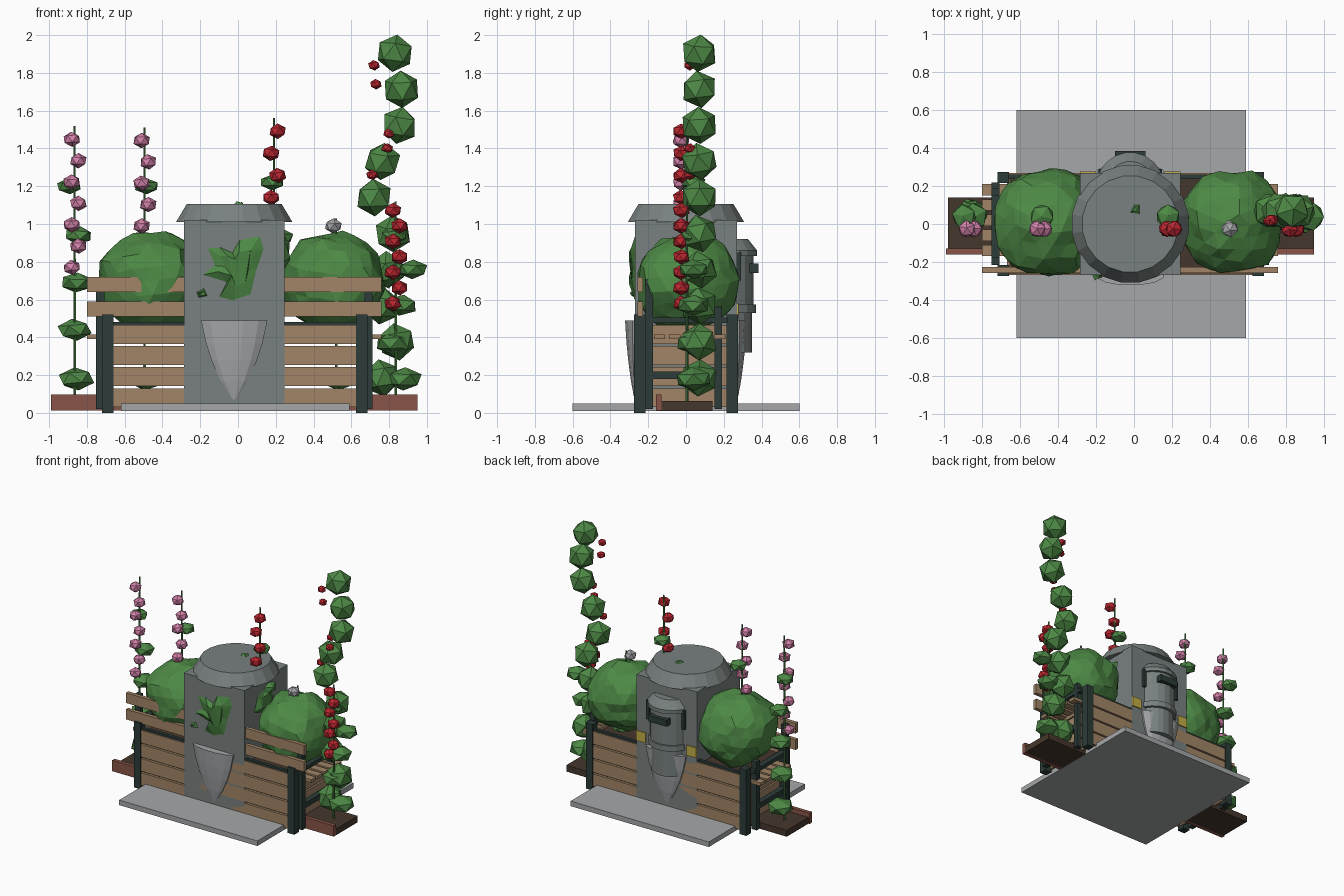
import bpy, bmesh, math, random
from mathutils import Matrix, Vector, noise

random.seed(4)
if "Cube" in bpy.data.objects:
    bpy.data.objects.remove(bpy.data.objects["Cube"])


def material(name, r, g, b):
    m = bpy.data.materials.new(name)
    m.use_nodes = True
    m.diffuse_color = (r, g, b, 1)
    m.node_tree.nodes["Principled BSDF"].inputs["Base Color"].default_value = (r, g, b, 1)
    return m


LEAF = material("leaf green", .075, .25, .06)
STONE = material("grey stone", .19, .22, .215)
CONCRETE = material("pale concrete", .38, .39, .4)
WOOD = material("wood", .36, .235, .135)
BRICK = material("brick", .25, .09, .065)
IRON = material("dark iron", .025, .045, .04)
SOIL = material("soil", .06, .038, .025)
RED = material("red petals", .52, .02, .03)
PINK = material("pink petals", .65, .22, .4)
YELLOW = material("yellow plate", .55, .42, .06)


def finish(name, bm, mat):
    bmesh.ops.recalc_face_normals(bm, faces=bm.faces)
    mesh = bpy.data.meshes.new(name)
    bm.to_mesh(mesh)
    bm.free()
    mesh.materials.append(mat)
    ob = bpy.data.objects.new(name, mesh)
    bpy.context.collection.objects.link(ob)
    return ob


def box(name, mat, x, y, z):
    """Box from (low, high) ranges."""
    bm = bmesh.new()
    bmesh.ops.create_cube(bm, size=1)
    for v in bm.verts:
        v.co = [lo + (hi - lo) * (c + .5) for c, (lo, hi) in zip(v.co, (x, y, z))]
    return finish(name, bm, mat)


def lathe(name, mat, profile, centre, depth=1, sides=20):
    """Stacked rings of (radius, height), capped at both ends."""
    bm = bmesh.new()
    rings = []
    for r, z in profile:
        angles = [2 * math.pi * (i + .5) / sides for i in range(sides)]
        rings.append([bm.verts.new((centre[0] + r * math.cos(a),
                                    centre[1] + r * depth * math.sin(a), z)) for a in angles])
    for low, high in zip(rings, rings[1:]):
        for i in range(sides):
            j = (i + 1) % sides
            bm.faces.new((low[i], low[j], high[j], high[i]))
    bm.faces.new(rings[0])
    bm.faces.new(rings[-1])
    return finish(name, bm, mat)


def ball(bm, centre, radius, flat=1.0, detail=1):
    spin = Matrix.Rotation(random.uniform(0, 6), 4, 'Z') @ Matrix.Rotation(random.uniform(-.2, .2), 4, 'X')
    m = Matrix.Translation(centre) @ Matrix.Diagonal((radius, radius, radius * flat, 1)) @ spin
    return bmesh.ops.create_icosphere(bm, subdivisions=detail, radius=1, matrix=m)["verts"]


def bush(name, centre, radius, flat):
    bm = bmesh.new()
    c = Vector(centre)
    for v in ball(bm, c, radius, flat, 3):
        bump = 1 + .1 * noise.noise(v.co * 7) + random.uniform(-.035, .035)
        v.co = c + (v.co - c) * bump
    finish(name, bm, LEAF)


# Paving slab and planting strip
box("paving_slab", CONCRETE, (-.62, .59), (-.6, .6), (.01, .05))
box("soil_strip", SOIL, (-.98, .95), (-.13, .14), (.012, .062))
box("brick_edging", BRICK, (-.99, .95), (-.16, -.13), (.012, .098))

# Stone pillar with round cap
CX = -.02
box("pillar", STONE, (-.285, .245), (-.27, .27), (.05, 1.02))
lathe("pillar_cap", STONE, [(.312, 1.01), (.255, 1.105)], (CX, 0))

# Pointed wall pockets, front and back
for side, label in ((-1, "front"), (1, "back")):
    lathe(label + "_wall_pocket", CONCRETE,
          [(.01, .07), (.075, .17), (.125, .28), (.155, .37), (.182, .49)],
          (CX, side * .27), depth=.3, sides=12)

# Waste bin on the back of the pillar
lathe("bin_body", STONE, [(.15, .32), (.15, .53), (.172, .53), (.172, .575), (.16, .575),
                          (.16, .83), (.178, .83), (.178, .86), (.13, .92)], (CX, .2))
box("bin_slot", IRON, (-.1, .06), (.33, .385), (.74, .79))
for s in (-1, 1):
    x = CX + s * .155
    box("bin_bracket", IRON, (x - .012, x + .012), (.27, .29), (.7, .85))
    x = CX + s * .222
    box("yellow_plate", YELLOW, (x - .042, x + .042), (.27, .278), (.5, .58))

# Timber planter walls
for k in range(4):
    z = (.03 + .112 * k, .13 + .112 * k)
    for s in (-1, 1):
        box("wall_board", WOOD, (-.67, .63), (s * .26 - .01, s * .26 + .01), z)
    for x in (-.67, .615):
        box("end_board", WOOD, (x, x + .015), (-.25, .25), z)
for s in (-1, 1):
    box("top_rail", IRON, (-.67, .63), (s * .25 - .012, s * .25 + .012), (.466, .482))
box("planter_soil", SOIL, (-.655, .615), (-.24, .24), (.4, .44))

# Seat slats and backrest
for k in range(5):
    y = -.17 + .08 * k
    box("seat_slat", WOOD, (-.8, .76), (y, y + .06), (.39, .415))
for z in (.51, .64):
    box("backrest_board", WOOD, (-.8, .76), (-.258, -.228), (z, z + .08))

# Corner posts and iron end frames
for x, fx in ((-.69, -.73), (.655, .69)):
    for s in (-1, 1):
        box("corner_post", IRON, (x - .03, x + .03), (s * .245 - .03, s * .245 + .03), (0, .52))
    fr = (fx - .022, fx + .022)
    box("backrest_post", IRON, fr, (-.215, -.175), (.02, .71))
    box("frame_leg", IRON, fr, (.15, .19), (.02, .56))
    box("arm_rail", IRON, fr, (-.2, .22), (.475, .505))
    box("lower_rail", IRON, fr, (-.2, .19), (.18, .22))

# Rounded shrubs
bush("left_shrub", (-.46, .01, .69), .285, .97)
bush("right_shrub", (.51, .01, .69), .275, .97)


def ivy(name, points, centre, plane):
    """Raised leafy patch: outline fanned to a bulging centre."""
    bm = bmesh.new()
    rim = [bm.verts.new(plane(a, b, 0)) for a, b in points]
    mid = [bm.verts.new(plane(centre[0] + (a - centre[0]) * .55,
                              centre[1] + (b - centre[1]) * .55,
                              random.uniform(.012, .035))) for a, b in points]
    n = len(rim)
    for i in range(n):
        j = (i + 1) % n
        bm.faces.new((rim[i], rim[j], mid[j], mid[i]))
    bm.faces.new(mid)
    bmesh.ops.triangulate(bm, faces=bm.faces)
    finish(name, bm, LEAF)


# Ivy patches on the pillar
def front(a, b, d):
    return (a, -.268 - d, b)


ivy("front_ivy", [(-.19, .73), (-.13, .78), (-.17, .88), (-.1, .88), (-.03, .85), (.01, .92),
                  (.12, .94), (.14, .87), (.1, .75), (.07, .62), (-.02, .59), (-.1, .61),
                  (-.06, .69)], (0, .77), front)
ivy("front_ivy_leaf", [(-.22, .64), (-.18, .66), (-.16, .62), (-.21, .61)], (-.19, .63), front)
ivy("side_ivy", [(-.15, .8), (-.1, .92), (.02, .95), (.1, .85), (.02, .74)], (-.02, .85),
    lambda a, b, d: (.243 + d, a, b))
ivy("cap_ivy", [(-.02, .06), (0, .1), (.03, .1), (.03, .05)], (.01, .08),
    lambda a, b, d: (a, b, 1.104 + d * .5))


# Tall flowering plants
def plant(name, x, top, petals, flowers, leaves):
    lathe(name + "_stalk", LEAF, [(.008, .06), (.006, top)], (x, .005), sides=6)
    bm = bmesh.new()
    for dx, z in leaves:
        ball(bm, (x + dx, .04, z), .1 - .035 * max(0, z - .3), .62)
    finish(name + "_leaves", bm, LEAF)
    bm = bmesh.new()
    for i, z in enumerate(flowers):
        ball(bm, (x + (.02 if i % 2 else -.015), -.025, z), .048, .85)
    finish(name + "_flowers", bm, petals)


def heights(start, count, step=.113):
    return [start + step * i for i in range(count)]


LOW = [(.01, .18), (0, .44), (.01, .69)]
plant("far_left_plant", -.865, 1.52, PINK, heights(.77, 7), LOW + [(.02, .94), (-.03, 1.2)])
plant("left_plant", -.495, 1.51, PINK, heights(.99, 5), LOW + [(.01, 1.2)])
plant("middle_plant", .19, 1.56, RED, heights(1.14, 4, .117), [(-.01, 1.22), (.03, .93)])
plant("right_plant", .52, 1.03, CONCRETE, [.99], LOW)
plant("far_right_plant", .835, 1.12, RED, heights(.58, 7, .082),
      [(.045, .18), (-.015, .37), (.03, .57), (.09, .76), (-.01, .94)])

# Climbing vine of stacked leaf clumps
bm = bmesh.new()
for i, x in enumerate((.76, .84, .76, .79, .82, .72, .765, .855, .865, .83)):
    ball(bm, (x, .07, .185 + .191 * i), .1)
finish("vine_clumps", bm, LEAF)
bm = bmesh.new()
for x, z in ((.72, 1.84), (.73, 1.74), (.8, 1.48), (.79, 1.4), (.71, 1.26)):
    ball(bm, (x, .02, z), .033, .85)
finish("vine_flowers", bm, RED)
